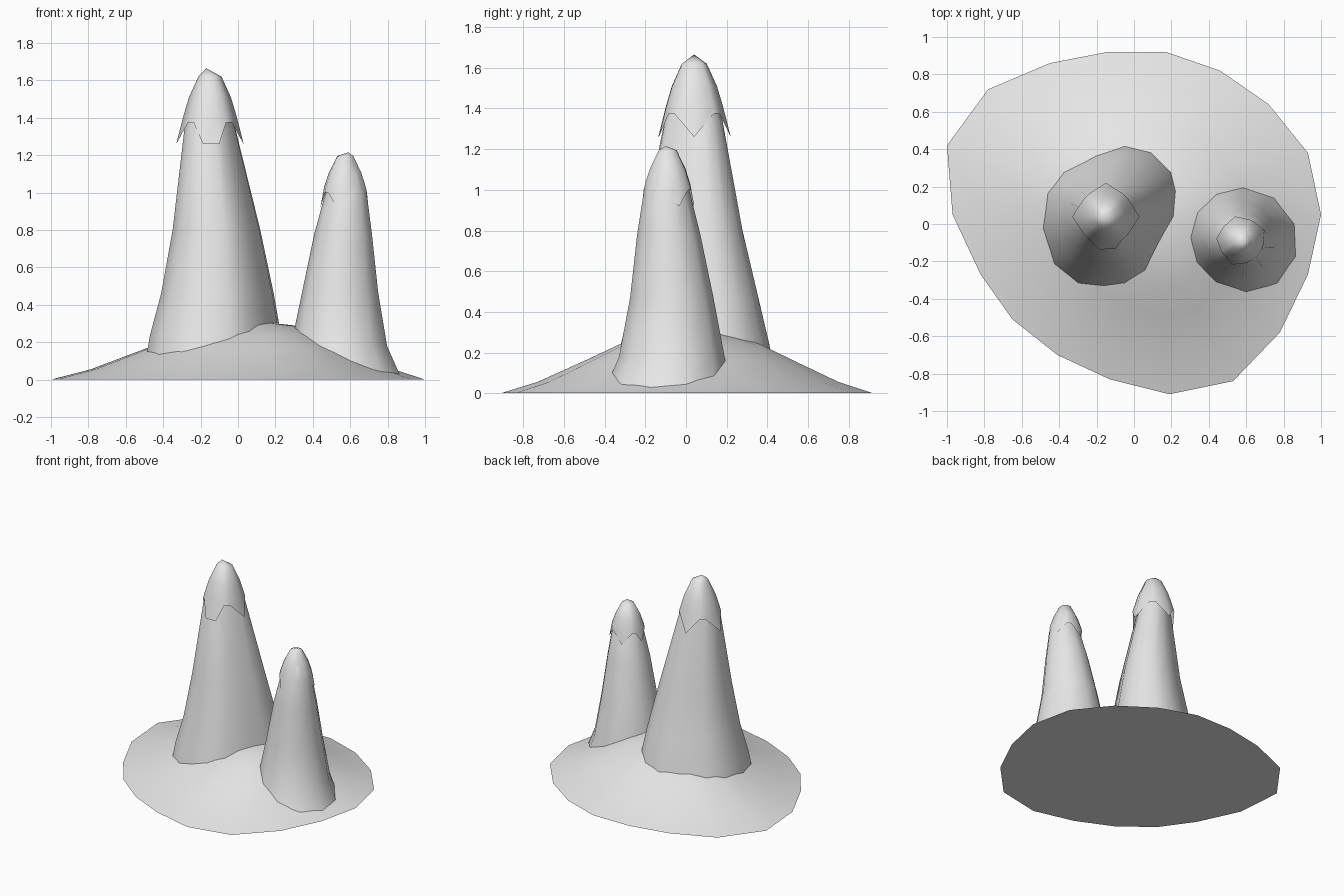
import bpy, bmesh, math
from mathutils import Vector

cube = bpy.data.objects.get("Cube")
if cube:
    bpy.data.objects.remove(cube, do_unlink=True)

stone = bpy.data.materials.new("pale grey")
stone.use_nodes = True
COLOUR = (0.8, 0.8, 0.8, 1)
stone.diffuse_color = COLOUR
stone.node_tree.nodes["Principled BSDF"].inputs["Base Color"].default_value = COLOUR


def loft(name, rings, tip, floor=False):
    """Bridge equal-sized rings from bottom to top and fan them to a tip."""
    bm = bmesh.new()
    loops = [[bm.verts.new(p) for p in ring] for ring in rings]
    n = len(loops[0])
    for low, high in zip(loops, loops[1:]):
        for i in range(n):
            j = (i + 1) % n
            bm.faces.new((low[i], low[j], high[j], high[i]))
    top = bm.verts.new(tip)
    for i in range(n):
        bm.faces.new((loops[-1][i], loops[-1][(i + 1) % n], top))
    if floor:
        bm.faces.new(loops[0][::-1])
    mesh = bpy.data.meshes.new(name)
    bm.to_mesh(mesh)
    bm.free()
    mesh.materials.append(stone)
    obj = bpy.data.objects.new(name, mesh)
    bpy.context.collection.objects.link(obj)
    bpy.ops.object.select_all(action="DESELECT")
    obj.select_set(True)
    bpy.context.view_layer.objects.active = obj
    bpy.ops.object.shade_smooth_by_angle(angle=math.radians(50))
    return obj


def polar(centre, radius, degrees, z):
    a = math.radians(degrees)
    return (centre[0] + radius * math.cos(a), centre[1] + radius * math.sin(a), z)


def scaled(outline, source, centre, scale, z):
    return [(centre[0] + (x - source[0]) * scale,
             centre[1] + (y - source[1]) * scale, z) for x, y in outline]


def jagged_cap(name, centre, angles, tips, tip_edge, high_edge, profile, peak):
    """Dome whose lower edge hangs down in points at the tip angles."""
    edge = []
    for a in angles:
        r, z = tip_edge if a in tips else high_edge
        edge.append(polar(centre, r, a, z))
    rings = [edge]
    for r, z in profile:
        rings.append([polar(centre, r, a, z) for a in angles])
    return loft(name, rings, peak)


# Mound: an uneven outline shrinking towards a low summit
mound_outline = [(1, .05), (.93, .38), (.72, .64), (.46, .82), (.17, .92), (-.14, .92),
                 (-.45, .86), (-.78, .72), (-1, .42), (-.97, .05), (-.82, -.27),
                 (-.65, -.51), (-.41, -.7), (-.13, -.83), (.19, -.91), (.53, -.84),
                 (.78, -.58), (.93, -.27)]
summit = (.12, .03)
mound_profile = [(1, 0), (.81, .055), (.55, .165), (.38, .24), (.2, .29)]
loft("mound", [scaled(mound_outline, summit, summit, s, z) for s, z in mound_profile],
     (*summit, .31), floor=True)

# Tall spire
tall_outline = [(.22, .04), (.23, .18), (.2, .28), (.09, .38), (-.05, .41), (-.2, .36),
                (-.37, .27), (-.45, .16), (-.47, -.02), (-.41, -.2), (-.29, -.3),
                (-.16, -.32), (-.05, -.31), (.06, -.25), (.14, -.1)]
tall_sections = [((-.12, .04), 1.08, .08), ((-.12, .04), 1, .24), ((-.11, .04), .86, .46),
                 ((-.115, .03), .67, .8), ((-.15, .035), .39, 1.34), ((-.16, .04), .24, 1.5)]
loft("tall_spire", [scaled(tall_outline, (-.12, .04), c, s, z) for c, s, z in tall_sections],
     (-.16, .04, 1.58))

# Short spire
short_sections = [((.57, -.09), .31, .02), ((.545, -.07), .262, .18), ((.55, -.07), .207, .47),
                  ((.565, -.085), .157, .78), ((.58, -.095), .112, 1), ((.585, -.1), .07, 1.1)]
loft("short_spire", [[polar(c, r, 360 * i / 11 - 16, z) for i in range(11)]
                     for c, r, z in short_sections], (.59, -.1, 1.17))

# Caps with hanging points
jagged_cap("tall_cap", (-.15, .04),
           [0, 40, 55, 90, 125, 140, 180, 220, 235, 258, 286, 305, 320],
           {0, 90, 180, 258, 286}, (.18, 1.26), (.152, 1.375),
           [(.142, 1.41), (.112, 1.51), (.062, 1.62)], (-.17, .04, 1.665))
jagged_cap("short_cap", (.575, -.09),
           [25, 55, 70, 105, 140, 152, 175, 205, 220, 250, 285, 340],
           {25, 105, 175, 250}, (.135, .92), (.122, 1),
           [(.115, 1.03), (.09, 1.105), (.045, 1.195)], (.59, -.1, 1.215))
